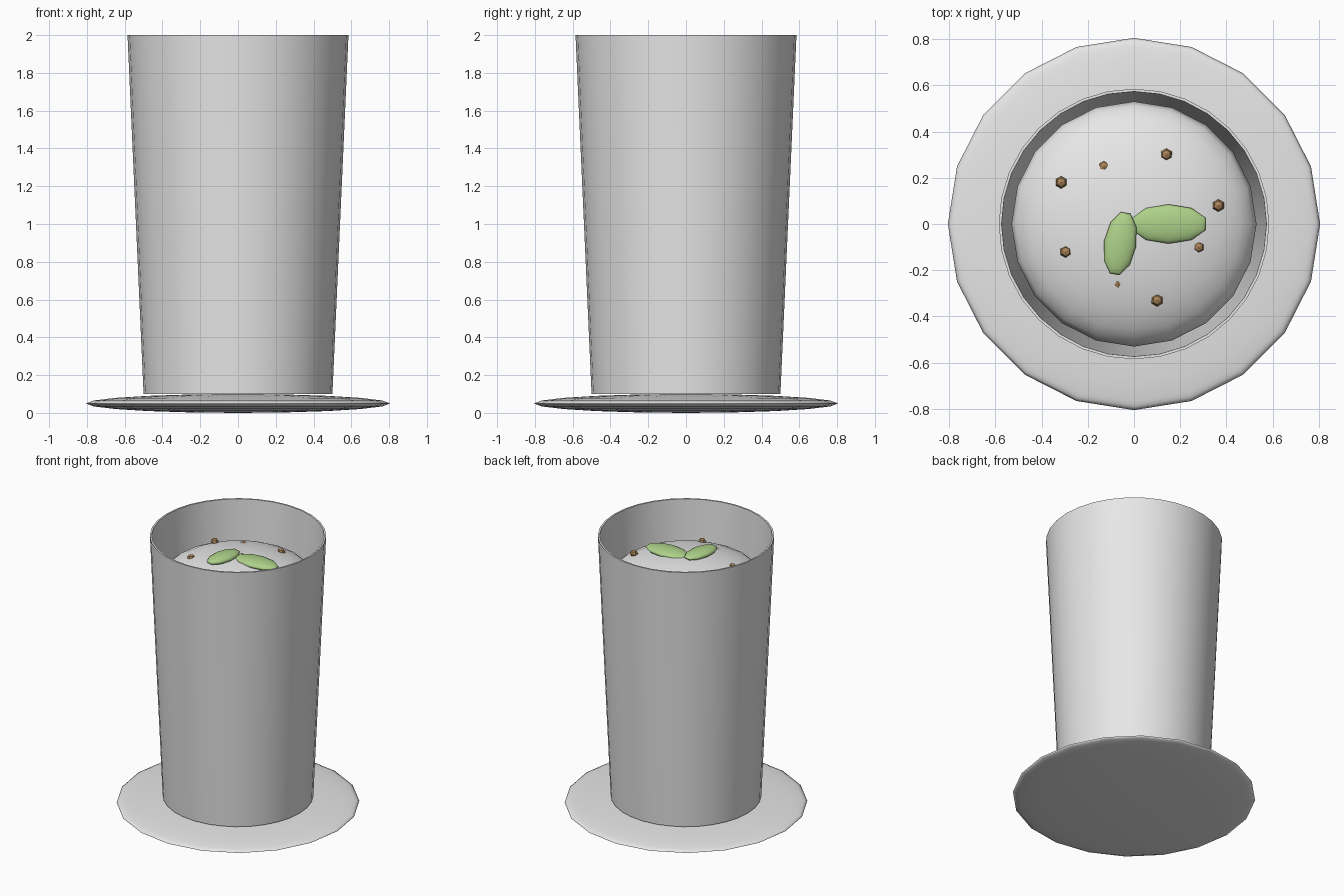
import bpy, math

if "Cube" in bpy.data.objects:
    bpy.data.objects.remove(bpy.data.objects["Cube"])


def material(name, rgb):
    m = bpy.data.materials.new(name)
    m.diffuse_color = (*rgb, 1)
    m.use_nodes = True
    m.node_tree.nodes["Principled BSDF"].inputs["Base Color"].default_value = m.diffuse_color
    return m


pale = material("pale grey", (0.8, 0.8, 0.8))
green = material("leaf green", (0.42, 0.64, 0.25))
brown = material("crumb brown", (0.40, 0.23, 0.10))


def ellipsoid(name, loc, size, segs, rings, mat, rot=(0, 0, 0), smooth=True):
    bpy.ops.mesh.primitive_uv_sphere_add(segments=segs, ring_count=rings, radius=1,
                                         location=loc, rotation=rot)
    ob = bpy.context.object
    ob.name = name
    ob.scale = size
    ob.data.materials.append(mat)
    if smooth:
        bpy.ops.object.shade_smooth()
    return ob


# saucer: a flattened sphere
ellipsoid("saucer", (0, 0, 0.05), (0.805, 0.805, 0.05), 20, 10, pale)

# tall tapered cup: profile swept round the z axis, hollow with a thin wall
N = 32
profile = [(0.5, 0.1), (0.585, 2.0), (0.573, 2.0), (0.489, 0.115)]
verts = [(r * math.cos(2 * math.pi * i / N), r * math.sin(2 * math.pi * i / N), z)
         for r, z in profile for i in range(N)]
faces = [(k * N + i, k * N + (i + 1) % N, (k + 1) * N + (i + 1) % N, (k + 1) * N + i)
         for k in range(len(profile) - 1) for i in range(N)]
faces.append(tuple(reversed(range(N))))
faces.append(tuple(range(3 * N, 4 * N)))
mesh = bpy.data.meshes.new("cup")
mesh.from_pydata(verts, [], faces)
mesh.materials.append(pale)
cup = bpy.data.objects.new("cup", mesh)
bpy.context.collection.objects.link(cup)
bpy.ops.object.select_all(action='DESELECT')
cup.select_set(True)
bpy.context.view_layer.objects.active = cup
bpy.ops.object.shade_smooth_by_angle(angle=math.radians(30))

# domed foam inside the cup
ellipsoid("foam", (0, 0, 1.65), (0.53, 0.53, 0.2), 20, 12, pale)

# two leaves resting on the foam
ellipsoid("leaf_right", (0.15, 0, 1.845), (0.17, 0.085, 0.03), 10, 8, green)
ellipsoid("leaf_front", (-0.06, -0.085, 1.86), (0.142, 0.07, 0.03), 10, 8, green,
          rot=(0, 0, math.radians(260)))

# crumbs sprinkled at one height, partly sunk in the foam
for x, y in [(0.14, 0.3), (-0.13, 0.25), (0.365, 0.08), (0.28, -0.1), (-0.07, -0.255),
             (0.2, 0.13), (0.1, -0.33), (-0.315, 0.18), (-0.295, -0.12)]:
    ellipsoid("crumb", (x, y, 1.8), (0.027, 0.027, 0.027), 6, 4, brown, smooth=False)
